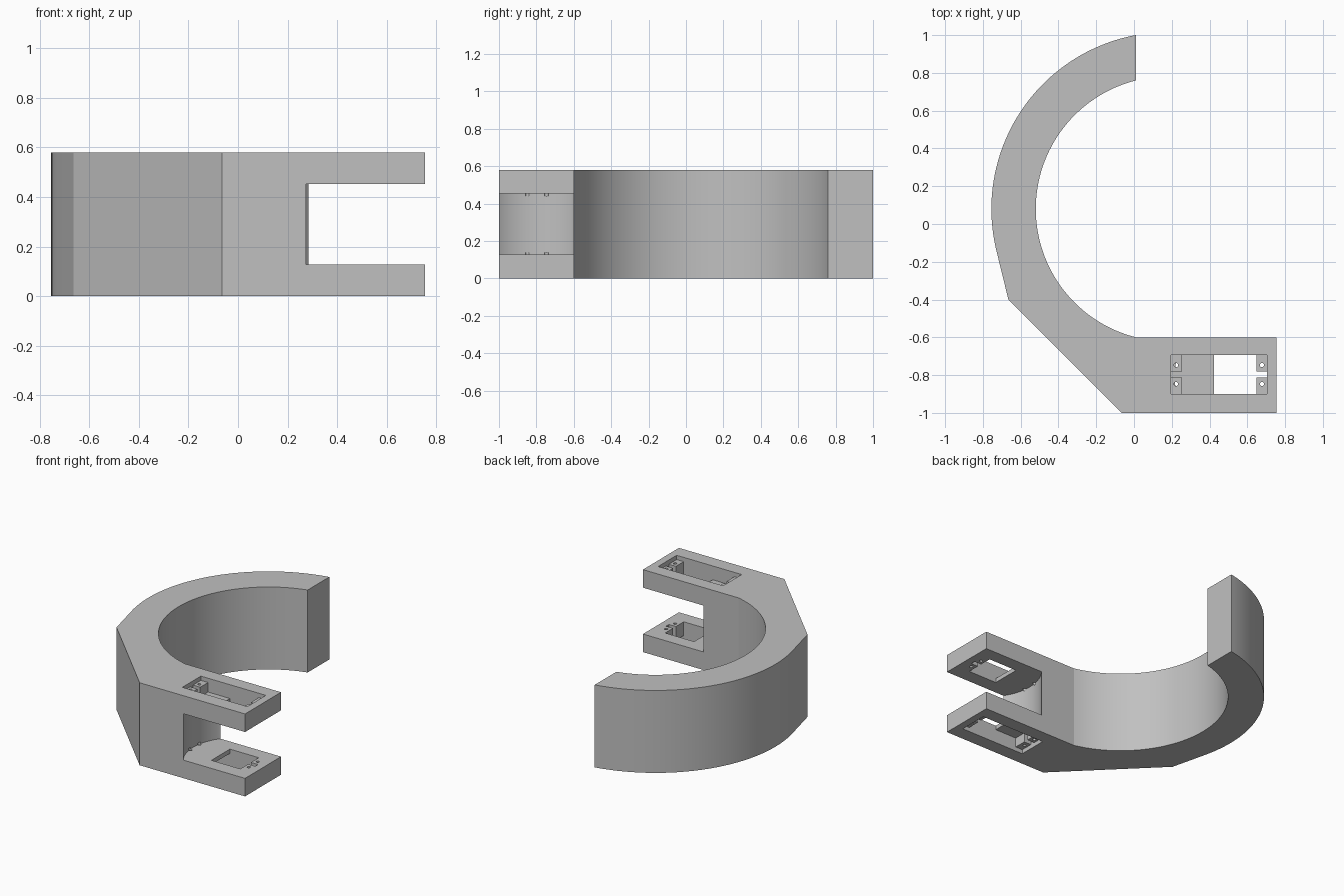
import bpy
import bmesh
from math import acos, atan2, cos, sin, pi, hypot, radians

cube = bpy.data.objects.get("Cube")
if cube:
    bpy.data.objects.remove(cube, do_unlink=True)

grey = bpy.data.materials.new("light_grey")
grey.use_nodes = True
grey.diffuse_color = (0.53, 0.53, 0.53, 1)
grey.node_tree.nodes["Principled BSDF"].inputs["Base Color"].default_value = grey.diffuse_color

HEIGHT = 0.58
ARM = 0.127          # thickness of each arm
FLOOR = 0.03         # plate left under each pocket
RECESS = 0.03        # depth of the screw tabs below the arm face
MID_Y = -0.797       # centre line of the pockets


def prism(name, points, z0, z1):
    """Extrude a closed outline from z0 to z1."""
    bm = bmesh.new()
    face = bm.faces.new([bm.verts.new((x, y, z0)) for x, y in points])
    new = bmesh.ops.extrude_face_region(bm, geom=[face])["geom"]
    verts = [v for v in new if isinstance(v, bmesh.types.BMVert)]
    bmesh.ops.translate(bm, verts=verts, vec=(0, 0, z1 - z0))
    bmesh.ops.recalc_face_normals(bm, faces=bm.faces)
    mesh = bpy.data.meshes.new(name)
    bm.to_mesh(mesh)
    bm.free()
    mesh.materials.append(grey)
    obj = bpy.data.objects.new(name, mesh)
    bpy.context.collection.objects.link(obj)
    return obj


def arc(center, radius, start, end, count):
    return [(center[0] + radius * cos(start + (end - start) * i / count),
             center[1] + radius * sin(start + (end - start) * i / count))
            for i in range(count + 1)]


def rect(x0, x1, half_y, y=MID_Y):
    return [(x0, y - half_y), (x1, y - half_y), (x1, y + half_y), (x0, y + half_y)]


def cut(target, points, z0, z1):
    """Subtract an extruded outline from the target."""
    cutter = prism("cutter", points, z0, z1)
    cutter.hide_render = True
    mod = target.modifiers.new("cut", "BOOLEAN")
    mod.operation, mod.solver, mod.object = "DIFFERENCE", "EXACT", cutter
    bpy.context.view_layer.objects.active = target
    bpy.ops.object.modifier_apply(modifier=mod.name)
    mesh = cutter.data
    bpy.data.objects.remove(cutter, do_unlink=True)
    bpy.data.meshes.remove(mesh)


# Open ring that runs into a straight, chamfered arm block
center, outer, inner = (0.181, 0.08), 0.936, 0.701
tip_x = 0.01
corner = (-0.665, -0.4)
dx, dy = corner[0] - center[0], corner[1] - center[1]
tangent = atan2(dy, dx) + 2 * pi - acos(outer / hypot(dx, dy))
outer_start = acos((tip_x - center[0]) / outer)
inner_start = acos((tip_x - center[0]) / inner)
outline = arc(center, outer, outer_start, tangent, 48)
outline += [corner, (-0.065, -1), (0.755, -1), (0.755, -0.6)]
outline += arc(center, inner, 2 * pi - inner_start, inner_start, 64)
body = prism("ring_bracket", outline, 0, HEIGHT)

# Gap between the two arms, with a hollow round end wall
gap_center, gap_radius = (0.56, -0.806), 0.345
gap = [(1, -1.1), (1, -0.5)]
a0, a1 = radians(137), radians(217)
curve = arc(gap_center, gap_radius, a0, a1, 32)
curve = [p for p in curve if -1 < p[1] < -0.6]
gap += [(0.285, -0.5), (0.285, -0.6)] + curve + [(0.275, -1), (0.275, -1.1)]
cut(body, gap, ARM, HEIGHT - ARM)

# Mirrored pockets in the top of the upper arm and the bottom of the lower arm
X0, T0, WINDOW, T1, X1 = 0.197, 0.253, 0.423, 0.648, 0.703
HALF, SLIT = 0.103, 0.016
EXTRA = 0.05


def pocket_cut(upper, points, near, far):
    """Cut from one depth to another, measured inwards from the arm's outer face."""
    z0, z1 = (HEIGHT - far, HEIGHT - near) if upper else (near, far)
    cut(body, points, z0, z1)


for upper in (True, False):
    lo, hi = MID_Y - HALF, MID_Y + HALF
    s0, s1 = MID_Y - SLIT, MID_Y + SLIT
    # Deep well with a wire slit between the tabs at each end
    well = [(X0, s0), (T0, s0), (T0, lo), (T1, lo), (T1, s0), (X1, s0),
            (X1, s1), (T1, s1), (T1, hi), (T0, hi), (T0, s1), (X0, s1)]
    pocket_cut(upper, well, -EXTRA, ARM - FLOOR)
    # Shallow recess over the tabs
    pocket_cut(upper, rect(X0, X1, HALF), -EXTRA, RECESS)
    # Window and slit through the floor
    window = [(WINDOW, lo), (T1, lo), (T1, s0), (X1, s0),
              (X1, s1), (T1, s1), (T1, hi), (WINDOW, hi)]
    pocket_cut(upper, window, ARM - 2 * FLOOR, ARM + EXTRA)
    # Screw holes in the four tabs
    for x in (0.223, 0.677):
        for y in (MID_Y - 0.05, MID_Y + 0.05):
            pocket_cut(upper, arc((x, y), 0.011, 0, 2 * pi * 15 / 16, 15),
                       RECESS / 2, ARM + EXTRA / 4)

bpy.ops.object.select_all(action="DESELECT")
body.select_set(True)
bpy.context.view_layer.objects.active = body
bpy.ops.object.shade_smooth_by_angle(angle=radians(12))
